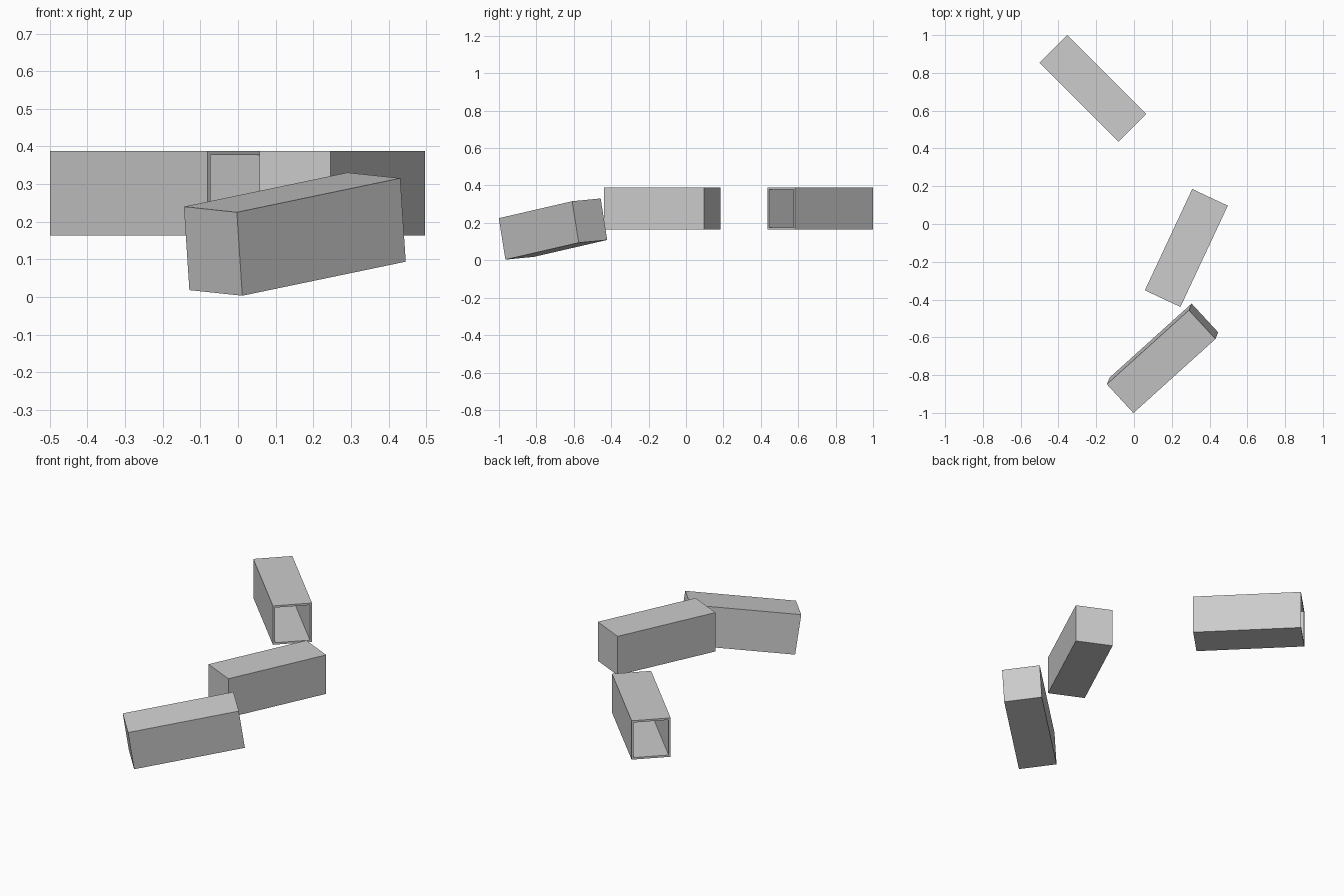
import bpy
import bmesh
from mathutils import Matrix, Vector

cube = bpy.data.objects.get("Cube")
if cube:
    bpy.data.objects.remove(cube, do_unlink=True)

SIZE = (0.592, 0.208, 0.225)  # length, width, height
WALL = 0.011
GREY = (0.604, 0.604, 0.604, 1)

grey = bpy.data.materials.new("mid_grey")
grey.use_nodes = True
grey.diffuse_color = GREY
grey.node_tree.nodes["Principled BSDF"].inputs["Base Color"].default_value = GREY


def add_beam(name, centre, along, across, open_ends=False):
    """Box beam with its length following 'along' and its width 'across'."""
    bm = bmesh.new()
    bmesh.ops.create_cube(bm, size=1)
    bmesh.ops.scale(bm, vec=SIZE, verts=bm.verts)
    if open_ends:
        ends = [f for f in bm.faces if abs(f.normal.x) > 0.9]
        bmesh.ops.delete(bm, geom=ends, context="FACES")
    mesh = bpy.data.meshes.new(name)
    bm.to_mesh(mesh)
    bm.free()
    mesh.materials.append(grey)
    obj = bpy.data.objects.new(name, mesh)
    bpy.context.collection.objects.link(obj)

    # Build a square frame from the two directions
    x = Vector(along).normalized()
    z = x.cross(Vector(across)).normalized()
    turn = Matrix((x, z.cross(x), z)).transposed().to_4x4()
    obj.matrix_world = Matrix.Translation(centre) @ turn

    if open_ends:
        shell = obj.modifiers.new("wall", "SOLIDIFY")
        shell.thickness = WALL
        shell.offset = -1
        shell.use_even_offset = True


# Tilted beam at the front, level beam in the middle, open tube at the back
add_beam("front_tilted_beam", (0.151, -0.711, 0.167), (0.432, 0.39, 0.09), (-0.143, 0.157, 0.0155))
add_beam("middle_beam", (0.277, -0.127, 0.276), (0.248, 0.53, 0), (-0.53, 0.248, 0))
add_beam("back_open_tube", (-0.217, 0.718, 0.276), (1, -1, 0), (1, 1, 0), open_ends=True)
